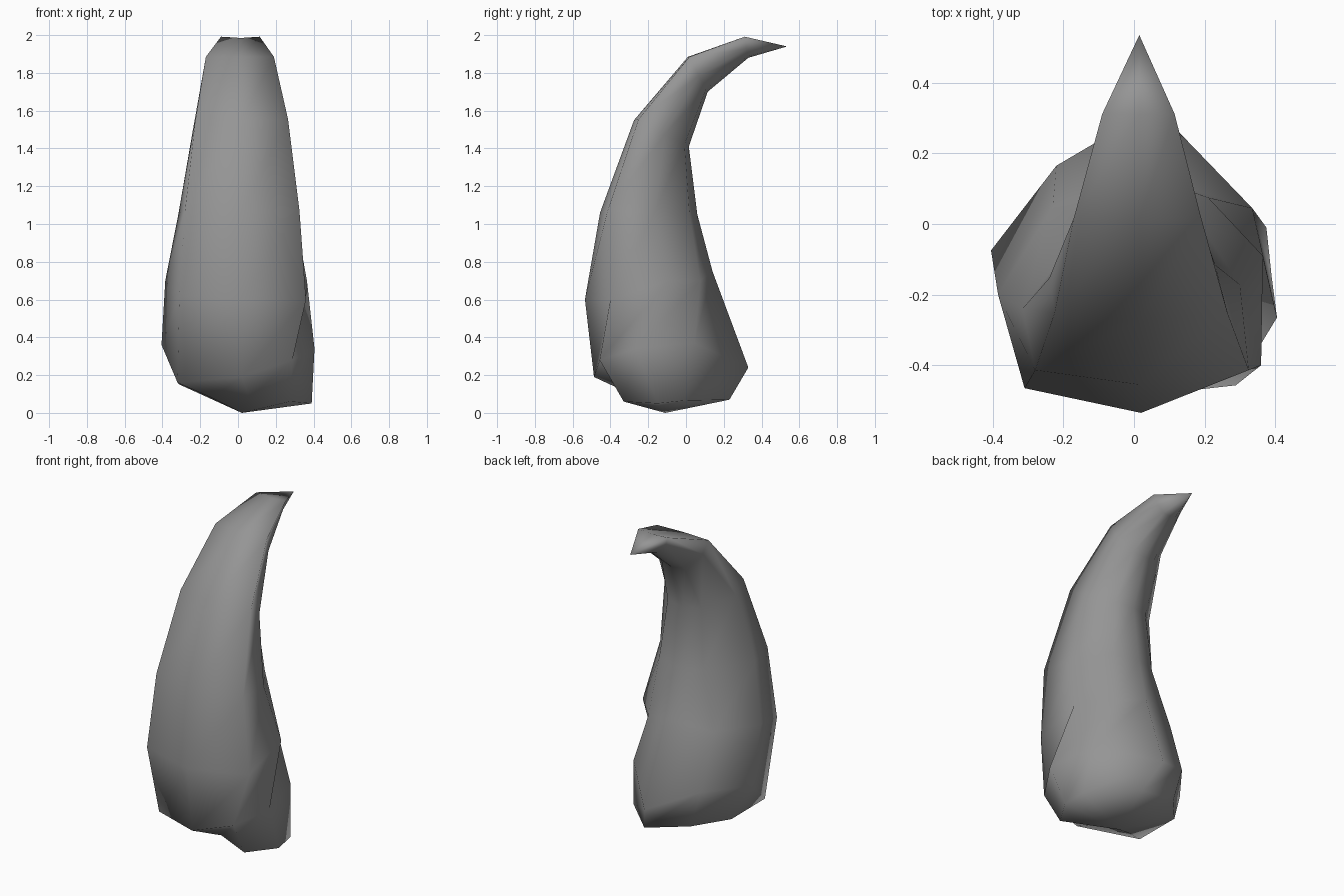
import bpy
import bmesh

cube = bpy.data.objects.get("Cube")
if cube:
    bpy.data.objects.remove(cube, do_unlink=True)

# One horn-grey material
grey = bpy.data.materials.new("horn grey")
grey.use_nodes = True
colour = (0.3, 0.3, 0.3, 1)
grey.diffuse_color = colour
grey.node_tree.nodes["Principled BSDF"].inputs["Base Color"].default_value = colour

# All sections run: front, front +x, side +x, back +x, back, back -x, side -x, front -x
# Lumpy, uneven foot of the horn
foot_sections = [
    [(.06, -.25, .08), (.275, -.33, .06), (.39, -.15, .05), (.375, -.01, .065),
     (.13, .23, .07), (-.15, .17, .13), (-.31, -.01, .15), (-.14, -.21, .08)],
    [(.02, -.487, .19), (.288, -.457, .28), (.405, -.265, .34), (.335, .045, .37),
     (.06, .33, .24), (-.22, .165, .36), (-.405, -.075, .36), (-.32, -.33, .16)],
    [(.02, -.535, .6), (.36, -.4, .6), (.365, -.09, .7), (.21, .075, .7),
     (.03, .14, .75), (-.23, .05, .7), (-.385, -.2, .7), (-.31, -.465, .62)],
]

# Regular upper sections: front (y, z), back (y, z), then the x of the
# front corner and side on -x, and of the front corner and side on +x
upper_sections = [
    ((-.455, 1.06), (.06, 1.05), -.28, -.315, .325, .3),
    ((-.275, 1.55), (.015, 1.41), -.225, -.24, .265, .23),
    ((.01, 1.885), (.115, 1.7), -.17, -.155, .19, .165),
    ((.31, 1.985), (.33, 1.88), -.09, -.08, .115, .09),
]
MIDDLE = .015


def upper_outline(front, back, corner_low, side_low, corner_high, side_high):
    """Broad, nearly flat front and a narrow rounded back."""
    outline = [(MIDDLE, 0, 0), (corner_high, .08, .015), (side_high, .55, 0),
               (side_high * .58, .92, 0), (MIDDLE, 1, 0),
               (side_low * .4, .9, 0), (side_low, .42, 0), (corner_low, .08, .015)]
    return [(x,
             front[0] + depth * (back[0] - front[0]),
             front[1] + depth * (back[1] - front[1]) + rise)
            for x, depth, rise in outline]


bm = bmesh.new()
outlines = foot_sections + [upper_outline(*section) for section in upper_sections]
rings = [[bm.verts.new(point) for point in outline] for outline in outlines]
count = len(rings[0])

# Walls between neighbouring sections
for lower, upper in zip(rings, rings[1:]):
    for i in range(count):
        j = (i + 1) % count
        bm.faces.new((lower[i], lower[j], upper[j], upper[i]))

# Blunt base and pointed end
base = bm.verts.new((.02, -.11, 0))
tip = bm.verts.new((MIDDLE, .535, 1.94))
for i in range(count):
    j = (i + 1) % count
    bm.faces.new((base, rings[0][j], rings[0][i]))
    bm.faces.new((rings[-1][i], rings[-1][j], tip))

bmesh.ops.recalc_face_normals(bm, faces=bm.faces)
for face in bm.faces:
    face.smooth = True

mesh = bpy.data.meshes.new("horn")
bm.to_mesh(mesh)
bm.free()
mesh.materials.append(grey)
horn = bpy.data.objects.new("horn", mesh)
bpy.context.collection.objects.link(horn)
